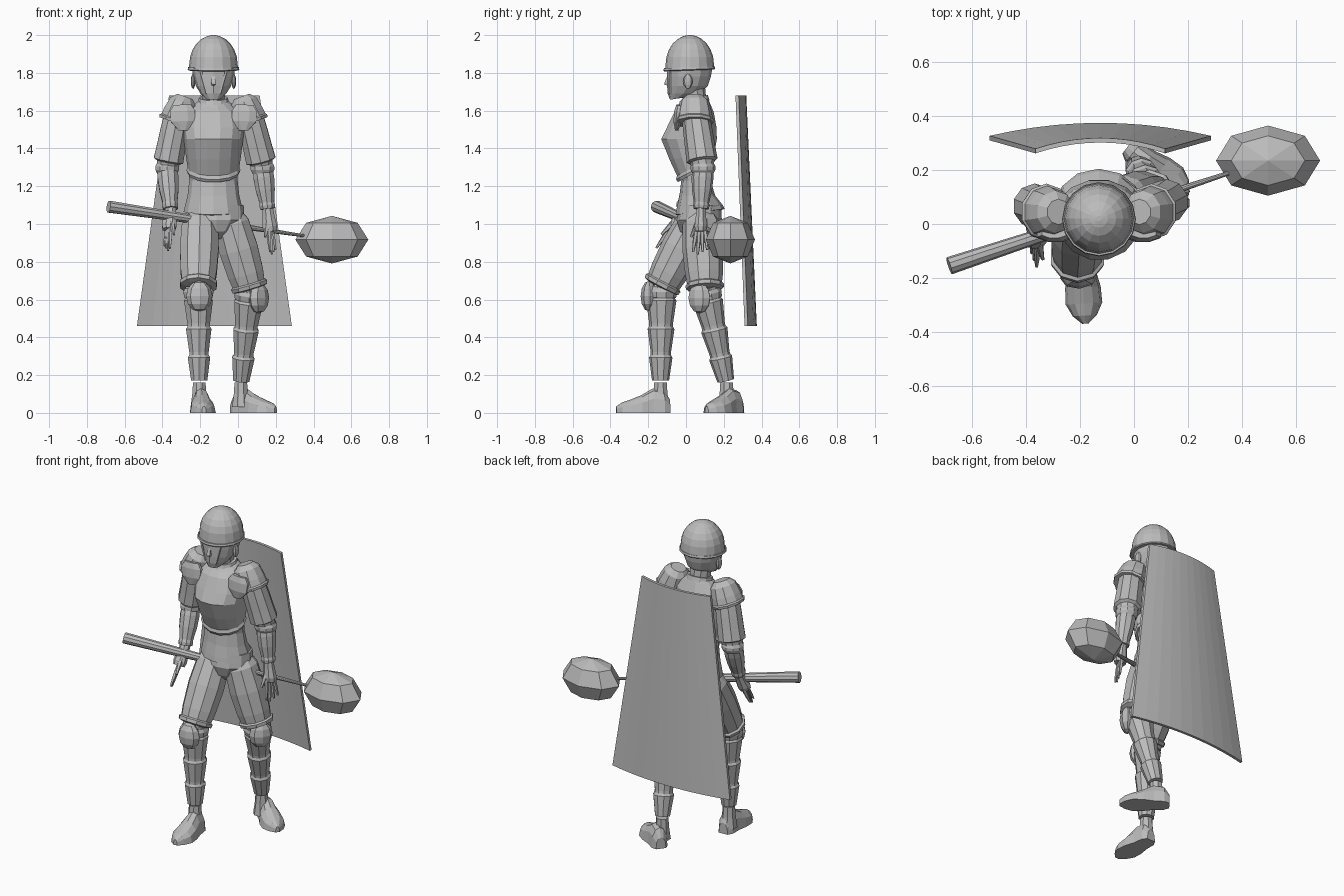
import bpy, bmesh
from math import sin, cos, pi, radians
from mathutils import Vector, Matrix

default = bpy.data.objects.get("Cube")
if default:
    bpy.data.objects.remove(default)

grey = bpy.data.materials.new("plain_grey")
grey.use_nodes = True
grey.diffuse_color = (0.5, 0.5, 0.5, 1)
grey.node_tree.nodes["Principled BSDF"].inputs["Base Color"].default_value = grey.diffuse_color

MID = -0.13  # body centre line


def finish(name, bm, matrix=Matrix()):
    bmesh.ops.transform(bm, matrix=matrix, verts=bm.verts)
    bmesh.ops.recalc_face_normals(bm, faces=bm.faces)
    mesh = bpy.data.meshes.new(name)
    bm.to_mesh(mesh)
    bm.free()
    mesh.materials.append(grey)
    obj = bpy.data.objects.new(name, mesh)
    bpy.context.collection.objects.link(obj)
    return obj


def skin(name, rings, matrix=Matrix()):
    """Join closed rings of points into a capped solid."""
    bm = bmesh.new()
    loops = [[bm.verts.new(p) for p in ring] for ring in rings]
    for a, b in zip(loops, loops[1:]):
        for i in range(len(a)):
            j = (i + 1) % len(a)
            bm.faces.new((a[i], a[j], b[j], b[i]))
    bm.faces.new(loops[0])
    bm.faces.new(loops[-1])
    return finish(name, bm, matrix)


def stack(name, rows, n=12, x=MID):
    """Level rings: height, front y, back y, half width, forward dip."""
    rings = []
    for z, front, back, half, dip in rows:
        mid, depth = (front + back) / 2, (back - front) / 2
        angles = [2 * pi * i / n for i in range(n)]
        rings.append([(x + half * cos(a), mid + depth * sin(a), z + dip * sin(a)) for a in angles])
    return skin(name, rings)


def tube(name, start, end, profile, n=10, flat=1.0):
    """Rings along a line: fraction, radius; flat squeezes the depth."""
    start, end = Vector(start), Vector(end)
    d = (end - start).normalized()
    ref = Vector((1, 0, 0)) if abs(d.x) < 0.8 else Vector((0, 0, 1))
    u = (ref - d * ref.dot(d)).normalized()
    v = d.cross(u)
    rings = []
    for t, r in profile:
        c = start.lerp(end, t)
        angles = [2 * pi * (i + 0.5) / n for i in range(n)]
        rings.append([c + u * r * cos(a) + v * r * flat * sin(a) for a in angles])
    return skin(name, rings)


def ball(name, centre, size, segments=8, rings=6, yaw=0):
    bm = bmesh.new()
    bmesh.ops.create_uvsphere(bm, u_segments=segments, v_segments=rings, radius=1)
    place = Matrix.Translation(centre) @ Matrix.Rotation(yaw, 4, "Z") @ Matrix.Diagonal((*size, 1))
    return finish(name, bm, place)


# Helmet: tall dome with a thin brim
dome = [(1.825, 0.13), (1.845, 0.128)]
dome += [(1.845 + 0.155 * sin(a), 0.128 * cos(a)) for a in (i * pi / 12 for i in range(1, 6))]
dome.append((2.0, 0.01))
stack("helmet_dome", [(z, 0.02 - r, 0.02 + r, r, 0) for z, r in dome], n=16)
stack("helmet_brim", [(1.813, -0.115, 0.15, 0.132, 0.005), (1.818, -0.12, 0.155, 0.137, 0.005),
                      (1.83, -0.117, 0.152, 0.134, 0.005)], n=16)

# Head, nose, ears, cheek straps and neck
stack("head", [(1.663, -0.085, -0.02, 0.04, 0.005), (1.69, -0.097, 0.07, 0.068, 0),
               (1.73, -0.1, 0.115, 0.093, 0), (1.78, -0.1, 0.132, 0.108, 0),
               (1.83, -0.1, 0.14, 0.115, 0)], n=12)
tube("nose", (MID, -0.09, 1.79), (MID, -0.105, 1.735), [(0, 0.008), (0.8, 0.017), (1, 0.012)], n=4)
for s in (-1, 1):
    ball("ear", (MID + s * 0.108, 0.01, 1.755), (0.012, 0.025, 0.04))
    tube("cheek_strap", (MID + s * 0.07, -0.085, 1.82), (MID + s * 0.035, -0.085, 1.69),
         [(0, 0.008), (1, 0.006)], n=4)
tube("neck", (MID, 0.06, 1.56), (MID, 0.035, 1.73), [(0, 0.08), (0.6, 0.062), (1, 0.065)])

# Torso: peaked breastplate with a rolled lower rim, then the tunic below
stack("breastplate", [(1.655, -0.02, 0.115, 0.075, 0.015), (1.635, -0.035, 0.125, 0.1, 0.015),
                      (1.59, -0.065, 0.15, 0.15, 0), (1.51, -0.105, 0.165, 0.165, 0),
                      (1.45, -0.135, 0.167, 0.157, 0), (1.36, -0.09, 0.155, 0.146, 0.02),
                      (1.3, -0.05, 0.135, 0.137, 0.045), (1.285, -0.055, 0.142, 0.143, 0.05),
                      (1.27, -0.045, 0.135, 0.137, 0.05)], n=14)
stack("collar", [(1.64, -0.03, 0.125, 0.082, 0.015), (1.668, -0.02, 0.115, 0.077, 0.015)])
stack("tunic", [(1.34, -0.06, 0.13, 0.13, 0), (1.23, -0.025, 0.13, 0.128, 0),
                (1.15, -0.035, 0.155, 0.137, 0), (1.09, -0.05, 0.195, 0.152, 0.01),
                (1.065, -0.055, 0.205, 0.158, 0.015), (1.06, -0.04, 0.19, 0.14, 0.015)], n=12)
stack("pelvis", [(1.1, -0.035, 0.185, 0.145, 0), (1.02, -0.05, 0.19, 0.15, 0),
                 (0.96, -0.03, 0.16, 0.09, 0), (0.92, 0.01, 0.12, 0.045, 0)], x=-0.115)


# Arms: sleeve with a flared hem, elbow band, gauntlet and open hand
def arm(side, s, shoulder, elbow, wrist, tip):
    elbow, wrist, tip = Vector(elbow), Vector(wrist), Vector(tip)
    tube(side + "_upper_arm", shoulder, elbow,
         [(-0.15, 0.045), (0, 0.073), (0.35, 0.078), (0.62, 0.08), (0.87, 0.083), (0.9, 0.065), (1.05, 0.055)])
    tube(side + "_elbow_band", elbow + Vector((0, 0, 0.02)), elbow - Vector((0, 0, 0.035)),
         [(0, 0.058), (0.3, 0.066), (0.6, 0.066), (1, 0.055)])
    tube(side + "_gauntlet", elbow, wrist,
         [(0, 0.053), (0.25, 0.058), (0.55, 0.053), (0.85, 0.041), (0.92, 0.044), (1, 0.04)])
    knuckles = wrist.lerp(tip, 0.5)
    tube(side + "_palm", wrist.lerp(tip, -0.05), knuckles,
         [(0, 0.03), (0.35, 0.034), (0.8, 0.042), (1, 0.036)], n=8, flat=0.85)
    across = Vector((0.35 * s, 0.94, 0))
    for k in range(4):
        offset = across * (k - 1.5) * 0.019
        tube(side + "_finger", knuckles + offset * 0.9, tip + offset * 1.4 + Vector((0, 0, 0.012 * abs(k - 1))),
             [(-0.1, 0.012), (0.5, 0.011), (1, 0.006)], n=5)
    tube(side + "_thumb", wrist.lerp(tip, 0.15), wrist.lerp(tip, 0.62) + Vector((-s * 0.03, -0.05, 0)),
         [(0, 0.02), (0.55, 0.014), (1, 0.007)], n=5)


arm("right", -1, (-0.32, 0.05, 1.58), (-0.375, 0.07, 1.3), (-0.357, -0.015, 1.08), (-0.375, -0.12, 0.86))
arm("left", 1, (0.06, 0.05, 1.58), (0.13, 0.09, 1.3), (0.157, 0.08, 1.08), (0.185, 0.075, 0.84))

# Pauldrons: tilted domes with a raised edge and a hanging front plate
for side, s in (("right", -1), ("left", 1)):
    tube(side + "_pauldron", (MID + s * 0.15, 0.045, 1.675), (MID + s * 0.2, 0.045, 1.535),
         [(0, 0.045), (0.2, 0.075), (0.6, 0.088), (0.85, 0.092), (0.9, 0.1), (1, 0.096)], n=10, flat=1.05)
    tube(side + "_shoulder_plate", (MID + s * 0.165, -0.035, 1.63), (MID + s * 0.16, -0.05, 1.495),
         [(0, 0.05), (0.25, 0.072), (0.65, 0.068), (1, 0.025)], n=8, flat=0.35)


# Legs: loose breeches, kneecap, three overlapping greave bands and boot
def leg(side, hip, knee, ankle, facing, heel):
    hip, knee, ankle = Vector(hip), Vector(knee), Vector(ankle)
    tube(side + "_thigh", hip, knee,
         [(-0.08, 0.07), (0.08, 0.1), (0.45, 0.108), (0.8, 0.1), (0.93, 0.092), (0.95, 0.103), (1, 0.1), (1.02, 0.07)])
    greave = [(0, 0.07)]
    for k in range(3):
        top, bottom = 0.12 + 0.29 * k, 0.38 + 0.29 * k
        r = 0.076 - 0.009 * k
        greave += [(top, r - 0.004), (top + 0.025, r + 0.004), (bottom, r - 0.013)]
    tube(side + "_greave", knee, ankle, greave)
    tube(side + "_ankle", ankle, ankle - Vector((0, 0, 0.12)), [(-0.1, 0.036), (0.4, 0.04), (1, 0.05)], n=8)
    turn = Matrix.Rotation(facing, 3, "Z")
    pad = knee.lerp(ankle, 0.1) + turn @ Vector((0, -0.065, 0))
    ball(side + "_knee_cap", pad, (0.07, 0.045, 0.082), yaw=facing)
    brace = knee.lerp(ankle, 0.02)
    tube(side + "_knee_brace", brace, brace.lerp(ankle, 0.1), [(0, 0.076), (0.4, 0.084), (1, 0.078)])
    # Boot: flat-soled rings from heel to toe
    rows = [(0, 0.03, 0.07), (0.03, 0.048, 0.12), (0.09, 0.052, 0.13), (0.15, 0.066, 0.095),
            (0.21, 0.068, 0.07), (0.255, 0.045, 0.055), (0.285, 0.012, 0.035)]
    angles = [pi * i / 6 for i in range(7)]
    rings = [[(w * cos(a), -y, h * sin(a) ** 0.8 if 0 < a < 3.1 else 0) for a in angles] for y, w, h in rows]
    skin(side + "_boot", rings, Matrix.Translation(heel) @ Matrix.Rotation(facing, 4, "Z"))


leg("right", (-0.2, 0.06, 1.03), (-0.21, -0.13, 0.67), (-0.205, -0.135, 0.15), radians(4), (-0.2, -0.085, 0))
leg("left", (-0.045, 0.08, 1.03), (0.063, 0.1, 0.66), (0.015, 0.215, 0.15), radians(52), (-0.025, 0.285, 0))

# Mace: tapering shaft and faceted head
tube("mace_shaft", (-0.685, -0.155, 1.092), (0.4, 0.205, 0.93),
     [(0, 0.033), (0.4, 0.024), (0.75, 0.013), (1, 0.007)], n=10)
ball("mace_head", (0.497, 0.235, 0.917), (0.193, 0.13, 0.126), rings=4)

# Shield: curved, tapering plate leaning behind the back
steps = [k / 5 - 1 for k in range(11)]


def shield_row(half, z, mid_y, bulge):
    front = [(-0.125 + half * t, mid_y - bulge * t * t, z) for t in steps]
    back = [(x, y + 0.017, z) for x, y, z in reversed(front)]
    return front + back


skin("shield", [shield_row(0.24, 1.68, 0.302, 0.04), shield_row(0.41, 0.46, 0.358, 0.048)])
